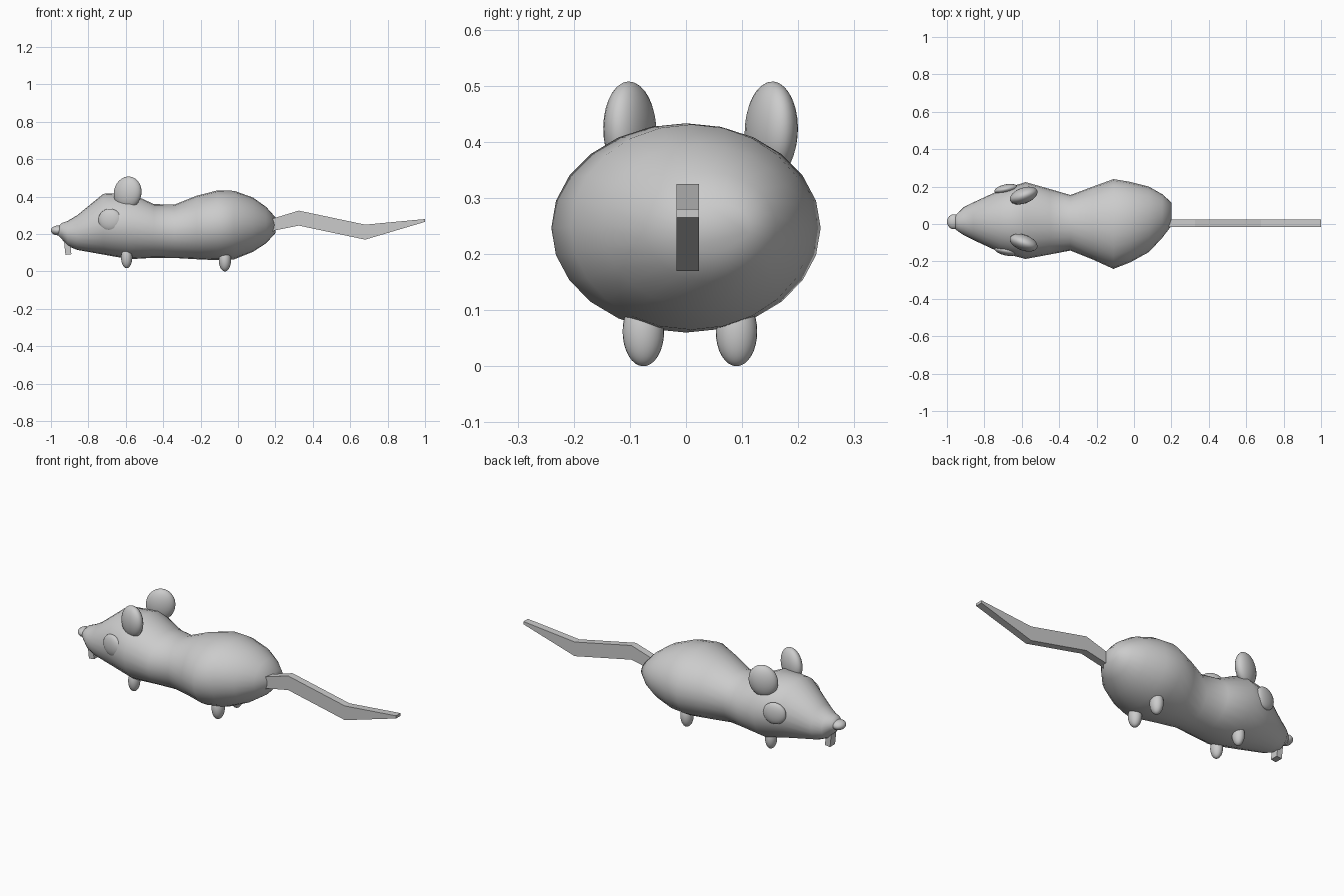
import bpy, bmesh
from math import sin, cos, pi, radians

if "Cube" in bpy.data.objects:
    bpy.data.objects.remove(bpy.data.objects["Cube"])


def mesh_object(name, bm):
    bmesh.ops.recalc_face_normals(bm, faces=bm.faces)
    me = bpy.data.meshes.new(name)
    bm.to_mesh(me)
    bm.free()
    ob = bpy.data.objects.new(name, me)
    bpy.context.collection.objects.link(ob)
    return ob


def smooth(ob):
    for p in ob.data.polygons:
        p.use_smooth = True


def ellipsoid(name, loc, radii, rot=(0, 0, 0)):
    bpy.ops.mesh.primitive_uv_sphere_add(segments=24, ring_count=16, radius=1,
                                         location=loc, rotation=[radians(a) for a in rot])
    ob = bpy.context.object
    ob.name = name
    ob.scale = radii
    smooth(ob)
    return ob


# Body: lofted elliptical rings (x, y min, y max, z bottom, z top)
rings = [
    (-0.965, -0.02, 0.04, 0.195, 0.235),
    (-0.94, -0.04, 0.06, 0.17, 0.26),
    (-0.91, -0.06, 0.09, 0.135, 0.27),
    (-0.86, -0.085, 0.115, 0.115, 0.30),
    (-0.72, -0.15, 0.18, 0.09, 0.415),
    (-0.58, -0.187, 0.224, 0.065, 0.42),
    (-0.45, -0.163, 0.187, 0.073, 0.36),
    (-0.34, -0.142, 0.155, 0.072, 0.357),
    (-0.22, -0.19, 0.20, 0.065, 0.405),
    (-0.11, -0.24, 0.24, 0.06, 0.433),
    (-0.02, -0.205, 0.225, 0.065, 0.431),
    (0.08, -0.15, 0.20, 0.105, 0.395),
    (0.15, -0.075, 0.16, 0.15, 0.345),
    (0.2, -0.01, 0.115, 0.205, 0.29),
]
SIDES = 24
bm = bmesh.new()
loops = []
for x, y0, y1, z0, z1 in rings:
    loops.append([bm.verts.new((x, (y0 + y1) / 2 + (y1 - y0) / 2 * cos(2 * pi * i / SIDES),
                                (z0 + z1) / 2 + (z1 - z0) / 2 * sin(2 * pi * i / SIDES)))
                  for i in range(SIDES)])
for a, b in zip(loops, loops[1:]):
    for i in range(SIDES):
        j = (i + 1) % SIDES
        bm.faces.new((a[i], a[j], b[j], b[i]))
bm.faces.new(loops[0])
bm.faces.new(loops[-1])
smooth(mesh_object("body", bm))

# Tail: flat-sided zigzag strip (x, z bottom, z top)
tail = [(0.16, 0.205, 0.275), (0.2, 0.22, 0.287), (0.325, 0.245, 0.325),
        (0.68, 0.17, 0.25), (1.0, 0.265, 0.28)]
bm = bmesh.new()
sections = [[bm.verts.new((x, y, z)) for y, z in
             ((-0.017, z0), (0.023, z0), (0.023, z1), (-0.017, z1))] for x, z0, z1 in tail]
for a, b in zip(sections, sections[1:]):
    for i in range(4):
        j = (i + 1) % 4
        bm.faces.new((a[i], a[j], b[j], b[i]))
bm.faces.new(sections[0])
bm.faces.new(sections[-1])
mesh_object("tail", bm)

# Nose and front tooth
ellipsoid("nose", (-0.963, 0.012, 0.219), (0.037, 0.04, 0.026))
bpy.ops.mesh.primitive_cube_add(size=1, location=(-0.912, 0.01, 0.14), rotation=(0, radians(-6), 0))
tooth = bpy.context.object
tooth.name = "tooth"
tooth.scale = (0.032, 0.045, 0.10)

# Paired ears, eyes and feet
for s, side in ((-1, "right"), (1, "left")):
    ellipsoid("ear_" + side, (-0.59, 0.026 + s * 0.126, 0.42), (0.077, 0.042, 0.088), (0, 15, s * 20))
    ellipsoid("eye_" + side, (-0.685, 0.022 + s * 0.165, 0.275), (0.063, 0.025, 0.06), (0, 0, s * 12))
    ellipsoid("front_foot_" + side, (-0.595, 0.007 + s * 0.083, 0.075), (0.03, 0.034, 0.058))
    ellipsoid("back_foot_" + side, (-0.07, 0.007 + s * 0.083, 0.062), (0.033, 0.037, 0.062))
